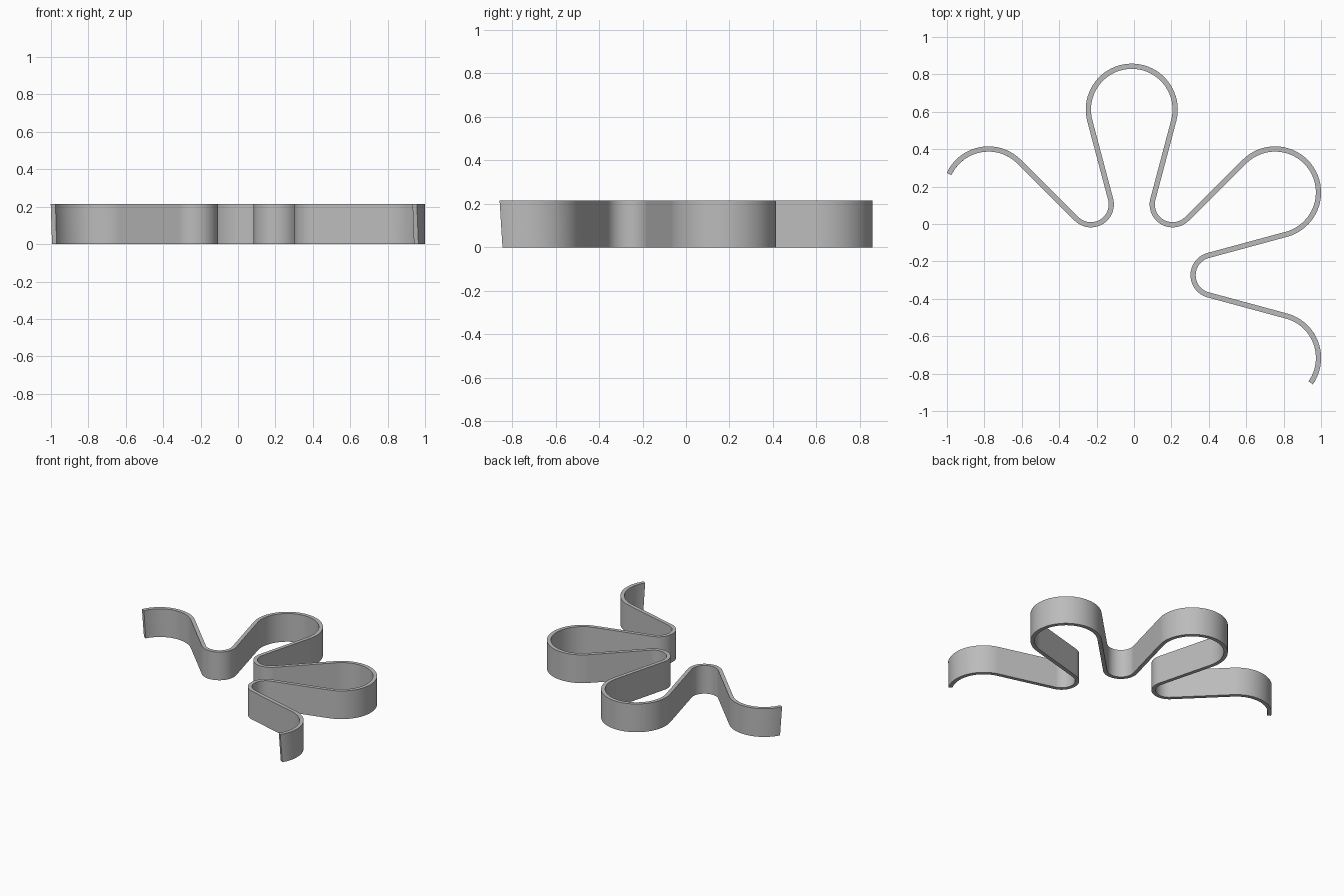
import bpy, bmesh, math
from mathutils import Vector

if "Cube" in bpy.data.objects:
    bpy.data.objects.remove(bpy.data.objects["Cube"])

CENTRE = Vector((-0.012, -0.2735))   # centre of the six-fold layout
LOBE_RING, LOBE_R = 0.885, 0.232     # outer bends
VALLEY_RING, VALLEY_R = 0.437, 0.109 # inner bends
HALF_WALL, HEIGHT = 0.014, 0.215
STEPS = 40                           # segments per bend


def polar(radius, degrees):
    a = math.radians(degrees)
    return Vector((radius * math.cos(a), radius * math.sin(a)))


# Bends in order along the band: (centre, radius, turn), turn -1 is clockwise
bends = []
for i, angle in enumerate(range(150, -31, -30)):
    lobe = i % 2 == 0
    ring, r = (LOBE_RING, LOBE_R) if lobe else (VALLEY_RING, VALLEY_R)
    bends.append((CENTRE + polar(ring, angle), r, -1 if lobe else 1))


def band_path(end_angle):
    """Centre line of arcs joined by tangent lines, as (point, left normal)."""
    arrive, leave = [180 - 60 + end_angle], []
    for (c1, r1, t1), (c2, r2, t2) in zip(bends, bends[1:]):
        d = c2 - c1
        n = math.degrees(math.atan2(d.y, d.x) - t1 * math.acos((r1 + r2) / d.length))
        leave.append(n)
        arrive.append(n + 180)
    leave.append(-end_angle)
    path = []
    for (c, r, turn), a, b in zip(bends, arrive, leave):
        sweep = turn * ((turn * (b - a)) % 360)
        for k in range(STEPS + 1):
            direction = polar(1, a + sweep * k / STEPS)
            path.append((c + direction * r, direction * -turn))
    return path


# Wavy band: the tips reach slightly further at the top than at the bottom
bm = bmesh.new()
rings = []
for (pb, nb), (pt, nt) in zip(band_path(31.3), band_path(35)):
    section = [(pb, nb, -1, 0), (pb, nb, 1, 0), (pt, nt, 1, HEIGHT), (pt, nt, -1, HEIGHT)]
    rings.append([bm.verts.new((*(p + n * s * HALF_WALL), z)) for p, n, s, z in section])
for a, b in zip(rings, rings[1:]):
    for k in range(4):
        j = (k + 1) % 4
        bm.faces.new((a[k], a[j], b[j], b[k]))
bm.faces.new(rings[0])
bm.faces.new(rings[-1])
bmesh.ops.recalc_face_normals(bm, faces=bm.faces)
mesh = bpy.data.meshes.new("wavy_band")
bm.to_mesh(mesh)
bm.free()
band = bpy.data.objects.new("wavy_band", mesh)
bpy.context.collection.objects.link(band)

# Plain grey
grey = bpy.data.materials.new("grey")
grey.use_nodes = True
colour = (0.5, 0.5, 0.5, 1)
grey.diffuse_color = colour
grey.node_tree.nodes["Principled BSDF"].inputs["Base Color"].default_value = colour
mesh.materials.append(grey)

bpy.ops.object.select_all(action="DESELECT")
band.select_set(True)
bpy.context.view_layer.objects.active = band
bpy.ops.object.shade_smooth_by_angle(angle=math.radians(30))
